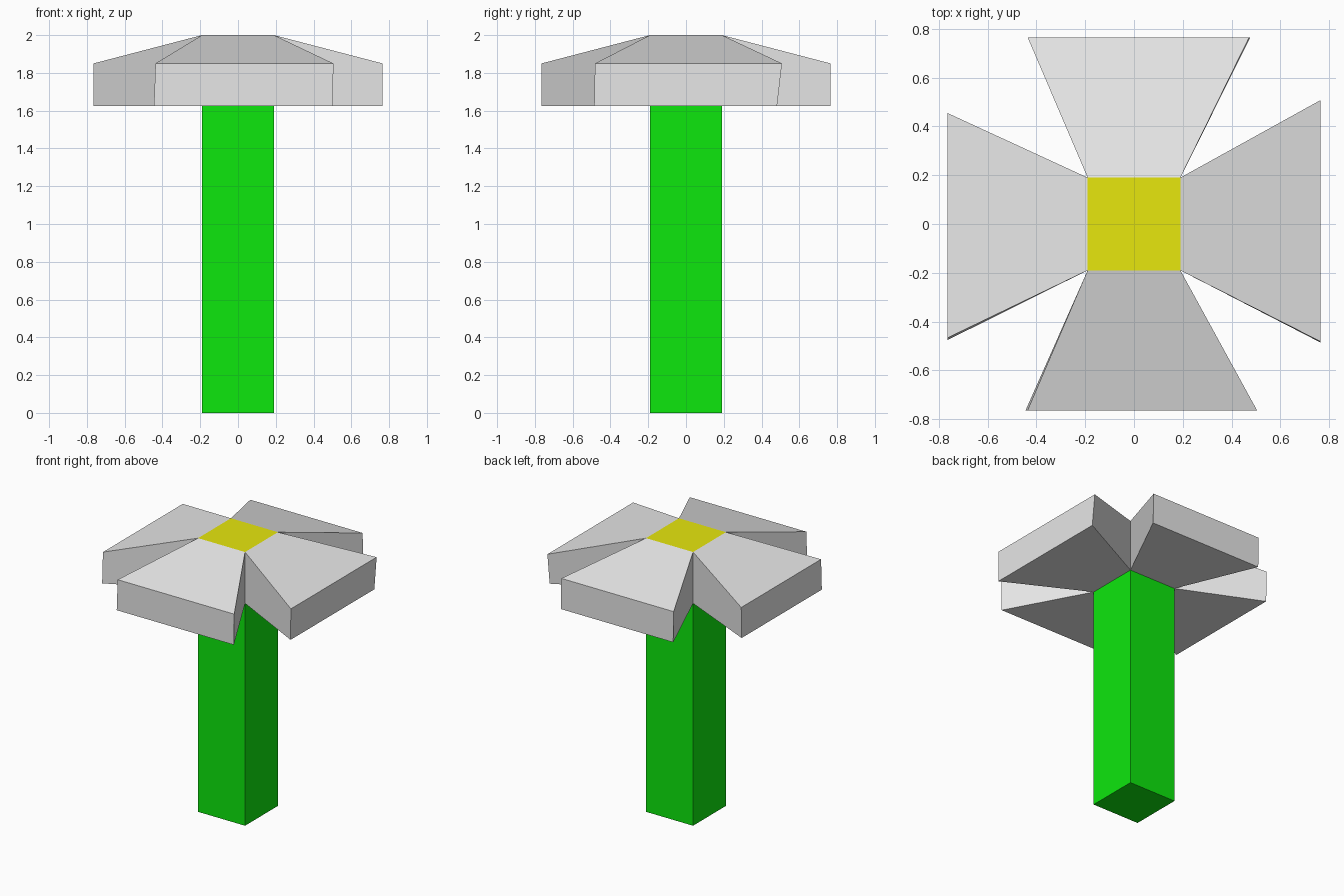
import bpy
import bmesh
from mathutils import Matrix, Vector

if "Cube" in bpy.data.objects:
    bpy.data.objects.remove(bpy.data.objects["Cube"])

R = 0.19                            # half width of the square stem
OUT = 0.765                         # reach of the petals
Z_LOW, Z_RIM, Z_TOP = 1.625, 1.85, 2.0


def material(name, rgb):
    m = bpy.data.materials.new(name)
    m.diffuse_color = (*rgb, 1)
    m.use_nodes = True
    m.node_tree.nodes["Principled BSDF"].inputs["Base Color"].default_value = m.diffuse_color
    return m


def build(name, verts, faces, mat, outward_from):
    """Make an open flat-shaded shell whose faces point away from a point."""
    bm = bmesh.new()
    vs = [bm.verts.new(v) for v in verts]
    for f in faces:
        face = bm.faces.new([vs[i] for i in f])
        face.normal_update()
        if face.normal.dot(face.calc_center_median() - Vector(outward_from)) < 0:
            face.normal_flip()
    me = bpy.data.meshes.new(name)
    bm.to_mesh(me)
    bm.free()
    me.materials.append(mat)
    ob = bpy.data.objects.new(name, me)
    bpy.context.collection.objects.link(ob)
    return ob


green = material("green", (0.004, 0.8, 0.004))
yellow = material("yellow", (0.8, 0.8, 0.004))
grey = material("light_grey", (0.8, 0.8, 0.8))

square = [(-R, -R), (R, -R), (R, R), (-R, R)]

# Stem: square column, open where it joins the flower head
build("stem", [(x, y, z) for z in (0, Z_LOW) for x, y in square],
      [(0, 1, 2, 3)] + [(i, (i + 1) % 4, (i + 1) % 4 + 4, i + 4) for i in range(4)],
      green, (0, 0, 0.8))

# Flower centre: flat square on top
build("flower_centre", [(x, y, Z_TOP) for x, y in square], [(0, 1, 2, 3)],
      yellow, (0, 0, 1))

# Petals: flared wedges, modelled facing the front and turned in quarter steps.
# Rim corners: top left, top right, bottom left, bottom right
petals = {
    "front_petal": (0, (-0.437, 0.505, -0.445, 0.502)),
    "right_petal": (1, (-0.482, 0.508, -0.486, 0.482)),
    "back_petal": (2, (-0.472, 0.436, -0.477, 0.432)),
    "left_petal": (3, (-0.455, 0.467, -0.45, 0.476)),
}
for name, (turn, (tl, tr, bl, br)) in petals.items():
    rot = [Matrix(((1, 0, 0), (0, 1, 0), (0, 0, 1))),
           Matrix(((0, -1, 0), (1, 0, 0), (0, 0, 1)))]
    m = Matrix.Identity(3)
    for _ in range(turn):
        m = rot[1] @ m
    pts = [(-R, -R, Z_TOP), (R, -R, Z_TOP), (-R, -R, Z_LOW), (R, -R, Z_LOW),
           (tl, -OUT, Z_RIM), (tr, -OUT, Z_RIM), (bl, -OUT, Z_LOW), (br, -OUT, Z_LOW)]
    build(name, [m @ Vector(p) for p in pts],
          [(0, 1, 5, 4), (4, 5, 7, 6), (2, 3, 7, 6), (0, 4, 6, 2), (1, 5, 7, 3)],
          grey, m @ Vector((0, -0.5, 1.75)))
